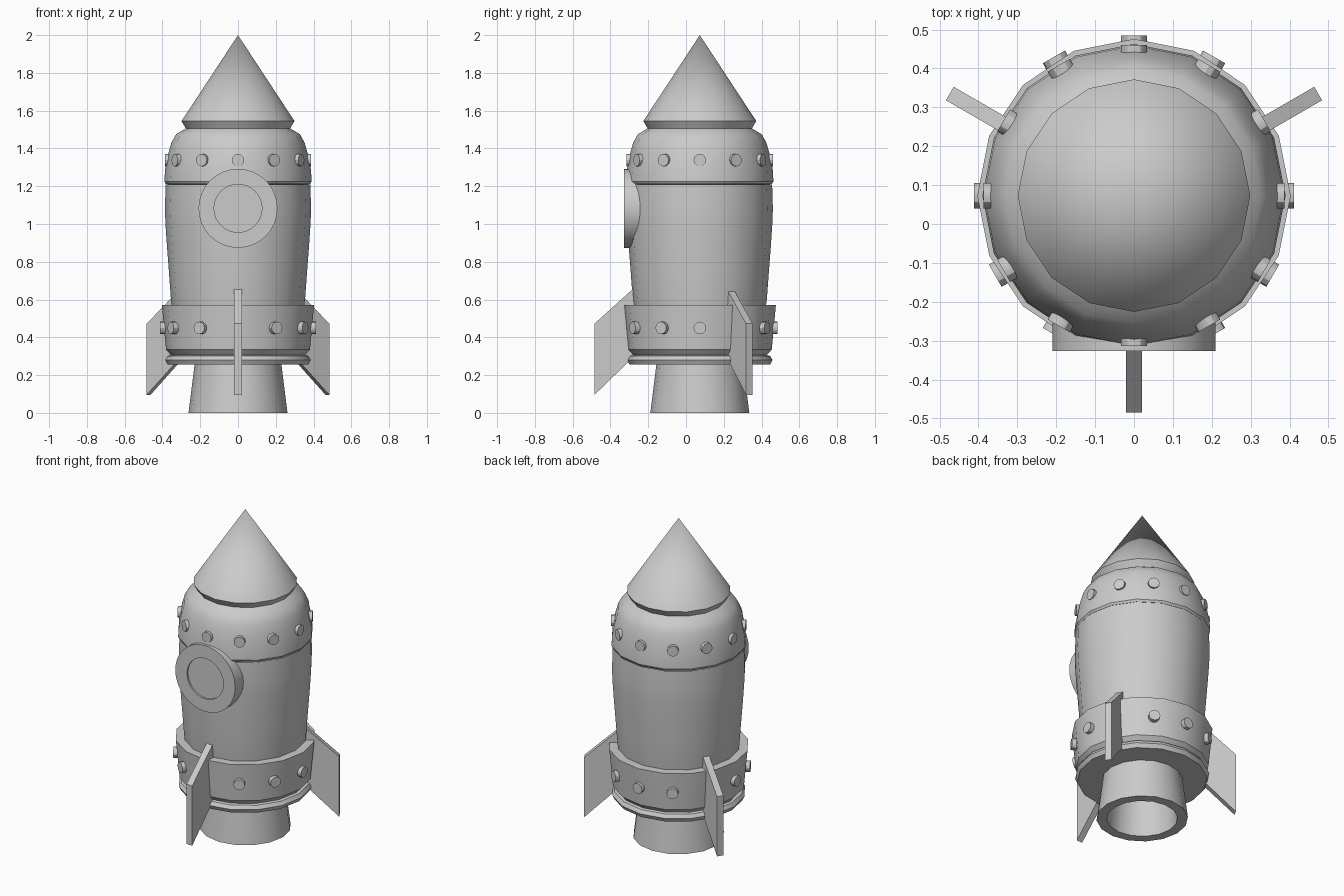
import bpy, bmesh
from math import sin, cos, pi, radians
from mathutils import Matrix, Vector

if "Cube" in bpy.data.objects:
    bpy.data.objects.remove(bpy.data.objects["Cube"])

AXIS = Vector((0, 0.073, 0))


def finish(name, bm, angle=30):
    bmesh.ops.remove_doubles(bm, verts=bm.verts, dist=1e-5)
    bmesh.ops.recalc_face_normals(bm, faces=bm.faces)
    mesh = bpy.data.meshes.new(name)
    bm.to_mesh(mesh)
    bm.free()
    ob = bpy.data.objects.new(name, mesh)
    bpy.context.collection.objects.link(ob)
    bpy.ops.object.select_all(action='DESELECT')
    ob.select_set(True)
    bpy.context.view_layer.objects.active = ob
    bpy.ops.object.shade_smooth_by_angle(angle=radians(angle))
    return ob


def lathe(name, profile, sides=16, matrix=Matrix.Translation(AXIS)):
    """Spin (radius, height) points around the local z axis."""
    bm = bmesh.new()
    rings = [[bm.verts.new((r * cos(2 * pi * i / sides), r * sin(2 * pi * i / sides), z))
              for i in range(sides)] if r > 0 else [bm.verts.new((0, 0, z))]
             for r, z in profile]
    for a, b in zip(rings, rings[1:]):
        for i in range(sides):
            j = (i + 1) % sides
            quad = [a[i % len(a)], a[j % len(a)], b[j % len(b)], b[i % len(b)]]
            bm.faces.new(list(dict.fromkeys(quad)))
    bm.transform(matrix)
    return finish(name, bm)


# Nose cone
lathe("nose_cone", [(0, 1.505), (0.275, 1.505), (0.299, 1.545), (0, 2.0)])

# Upper collar curving in to the nose
lathe("upper_collar", [(0.37, 1.21), (0.382, 1.212), (0.39, 1.225), (0.386, 1.29), (0.37, 1.37),
                       (0.353, 1.43), (0.328, 1.475), (0.275, 1.507), (0, 1.507)])

# Main hull
lathe("hull", [(0.34, 0.5), (0.355, 0.6), (0.366, 0.75), (0.376, 0.88), (0.384, 1.0),
               (0.387, 1.08), (0.383, 1.21)])

# Lower band with bevelled bottom lip
lathe("lower_band", [(0.34, 0.572), (0.403, 0.572), (0.381, 0.335), (0.355, 0.306)])

# Base ring closing the underside
lathe("base_ring", [(0.355, 0.306), (0.372, 0.302), (0.385, 0.28), (0.372, 0.255), (0, 0.255)])

# Hollow exhaust nozzle
lathe("nozzle", [(0.23, 0.255), (0.262, 0), (0.203, 0), (0.18, 0.25), (0, 0.25)])

# Porthole rim and recessed glass on the front
port = Matrix.Translation((0, 0, 1.083)) @ Matrix.Rotation(radians(90), 4, 'X')
lathe("porthole_rim", [(0.209, 0.22), (0.209, 0.327), (0.127, 0.327), (0.127, 0.317)], 32, port)
lathe("porthole_glass", [(0.127, 0.317), (0, 0.317)], 32, port)


def bolt_ring(name, radius, z, skip=()):
    for k in range(12):
        if k in skip:
            continue
        m = (Matrix.Translation(AXIS + Vector((0, 0, z)))
             @ Matrix.Rotation(radians(30 * k), 4, 'Z')
             @ Matrix.Rotation(radians(90), 4, 'Y'))
        lathe(f"{name}_{k}", [(0.033, radius - 0.06), (0.033, radius), (0, radius)], 12, m)


# Bolts; the lower ring leaves room for the fins
bolt_ring("upper_bolt", 0.387, 1.338)
bolt_ring("lower_bolt", 0.412, 0.45, skip=(1, 5, 9))

# Three swept fins
FIN = [(0.33, 0.668), (0.547, 0.472), (0.547, 0.095), (0.33, 0.305)]
for n, angle in enumerate((30, 150, 270)):
    bm = bmesh.new()
    face = bm.faces.new([bm.verts.new((r, -0.02, z)) for r, z in FIN])
    ext = bmesh.ops.extrude_face_region(bm, geom=[face], use_keep_orig=True)
    bmesh.ops.translate(bm, vec=(0, 0.04, 0),
                        verts=[v for v in ext["geom"] if isinstance(v, bmesh.types.BMVert)])
    bm.transform(Matrix.Translation((0, 0.062, 0)) @ Matrix.Rotation(radians(angle), 4, 'Z'))
    finish(f"fin_{n}", bm)
